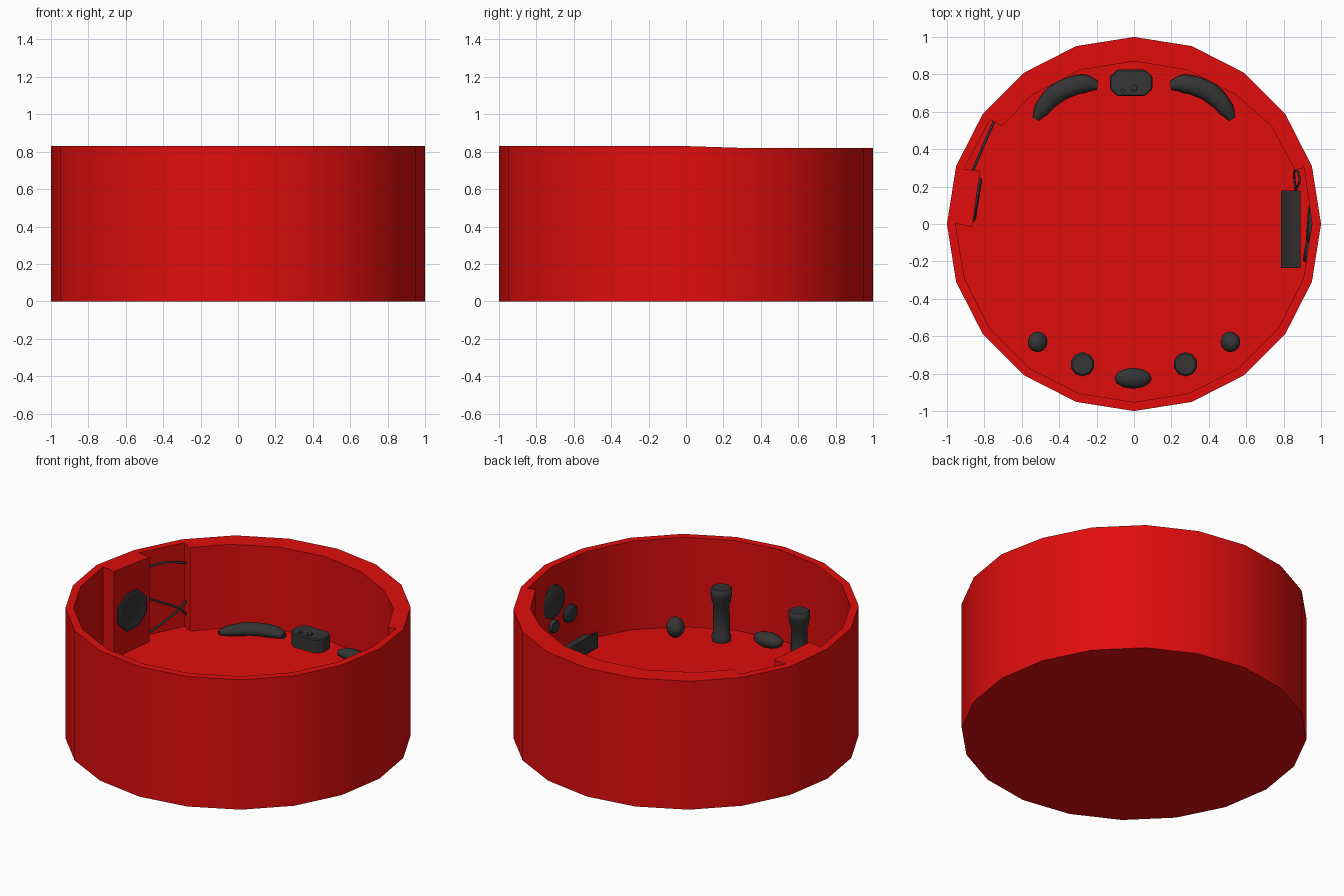
import bpy, bmesh, math
from mathutils import Matrix, Vector

if "Cube" in bpy.data.objects:
    bpy.data.objects.remove(bpy.data.objects["Cube"])


def material(name, rgb):
    m = bpy.data.materials.new(name)
    m.diffuse_color = (*rgb, 1)
    m.use_nodes = True
    m.node_tree.nodes["Principled BSDF"].inputs["Base Color"].default_value = m.diffuse_color
    return m


RED = material("red", (0.75, 0.004, 0.004))
DARK = material("dark", (0.035, 0.035, 0.035))


def finish(ob, mat, angle=30):
    ob.data.materials.clear()
    ob.data.materials.append(mat)
    bpy.ops.object.select_all(action='DESELECT')
    ob.select_set(True)
    bpy.context.view_layer.objects.active = ob
    bpy.ops.object.shade_smooth_by_angle(angle=math.radians(angle))
    return ob


def from_bmesh(name, bm, mat=DARK, angle=30):
    bmesh.ops.recalc_face_normals(bm, faces=bm.faces)
    me = bpy.data.meshes.new(name)
    bm.to_mesh(me)
    bm.free()
    ob = bpy.data.objects.new(name, me)
    bpy.context.collection.objects.link(ob)
    return finish(ob, mat, angle)


def extrude_polygon(name, pts, vec, bevel=0.0):
    bm = bmesh.new()
    face = bm.faces.new([bm.verts.new(p) for p in pts])
    r = bmesh.ops.extrude_face_region(bm, geom=[face], use_keep_orig=True)
    bmesh.ops.translate(bm, vec=vec, verts=[v for v in r['geom'] if isinstance(v, bmesh.types.BMVert)])
    if bevel:
        bmesh.ops.bevel(bm, geom=list(bm.edges), offset=bevel, segments=1, affect='EDGES')
    return from_bmesh(name, bm)


def lathe(name, profile, sides, matrix):
    bm = bmesh.new()
    rings = [[bm.verts.new(matrix @ Vector((r * math.cos(2 * math.pi * (i + .5) / sides),
                                            r * math.sin(2 * math.pi * (i + .5) / sides), z)))
              for i in range(sides)] for r, z in profile]
    for a, b in zip(rings, rings[1:]):
        for i in range(sides):
            j = (i + 1) % sides
            bm.faces.new((a[i], a[j], b[j], b[i]))
    bm.faces.new(rings[0])
    bm.faces.new(rings[-1])
    return from_bmesh(name, bm, angle=45)


def tube(name, points, depth, radii=None, flat=1.0, res=2):
    cu = bpy.data.curves.new(name, 'CURVE')
    cu.dimensions = '3D'
    cu.bevel_depth, cu.bevel_resolution, cu.resolution_u = depth, res, 4
    cu.use_fill_caps = True
    sp = cu.splines.new('BEZIER')
    sp.bezier_points.add(len(points) - 1)
    for i, (bp, p) in enumerate(zip(sp.bezier_points, points)):
        bp.co = p
        bp.handle_left_type = bp.handle_right_type = 'AUTO'
        bp.radius = radii[i] if radii else 1
    ob = bpy.data.objects.new(name, cu)
    bpy.context.collection.objects.link(ob)
    bpy.ops.object.select_all(action='DESELECT')
    ob.select_set(True)
    bpy.context.view_layer.objects.active = ob
    bpy.ops.object.convert(target='MESH')
    ob = bpy.context.view_layer.objects.active
    z0 = points[0][2]
    for v in ob.data.vertices:
        v.co.z = z0 + (v.co.z - z0) * flat
    return finish(ob, DARK, 50)


def pebble(name, centre, size, lean=(0, 0)):
    bm = bmesh.new()
    bmesh.ops.create_uvsphere(bm, u_segments=12, v_segments=8, radius=1)
    for v in bm.verts:
        up = max(v.co.z, 0)
        v.co = Vector((centre[0] + v.co.x * size[0] + up * lean[0],
                       centre[1] + v.co.y * size[1] + up * lean[1],
                       centre[2] + v.co.z * size[2]))
    return from_bmesh(name, bm, angle=60)


def top_z(y):
    return 0.83 - 0.01 * min(1, max(0, y / 0.25))


def floor_z(y):
    return 0.275 + 0.02 * y


def ring20(r, ks):
    return [(r * math.cos(k * math.pi / 10), r * math.sin(k * math.pi / 10)) for k in ks]


# Tub: twenty-sided outside, stepped inside outline with a block, recess and thick back wall
outer = ring20(1, range(20))
inner = [(.909, .300), (.861, .289), (.733, .524), (.545, .69), (.289, .823), (0, .87),
         (-.289, .823), (-.545, .69), (-.706, .524), (-.77, .558), (-.91, .294),
         (-.822, .283), (-.866, -.016), (-.955, .003)] + ring20(.952, range(11, 21))
bm = bmesh.new()
bottom = [bm.verts.new((x, y, 0)) for x, y in outer]
rim_out = [bm.verts.new((x, y, top_z(y))) for x, y in outer]
rim_in = [bm.verts.new((x, y, top_z(y))) for x, y in inner]
base_in = [bm.verts.new((x, y, floor_z(y))) for x, y in inner]
for lo, hi in ((bottom, rim_out), (base_in, rim_in)):
    for i in range(len(lo)):
        j = (i + 1) % len(lo)
        bm.faces.new((lo[i], lo[j], hi[j], hi[i]))
bm.faces.new(bottom)
bm.faces.new(base_in)
rim_edges = [bm.edges.get((r[i], r[i - 1])) for r in (rim_out, rim_in) for i in range(len(r))]
bmesh.ops.triangle_fill(bm, edges=rim_edges, use_beauty=True, normal=(0, 0, 1))
from_bmesh("tub", bm, RED)

# Two curved bars at the back, mirrored
for s, side in ((-1, "left"), (1, "right")):
    tube("curved_bar_" + side,
         [(s * x, y, .31) for x, y in ((.525, .56), (.495, .61), (.43, .685), (.35, .73), (.26, .75), (.195, .74))],
         .052, [.35, .8, 1, 1, .95, .45], flat=.75, res=3)
    # Small domes at the front
    pebble("dome_" + side, (s * .515, -.63, .32), (.053, .055, .06), (s * .01, -.01))
    # Pillars
    lathe("pillar_" + side,
          [(.057, .26), (.06, .285), (.052, .3), (.05, .5), (.059, .515), (.059, .535), (.065, .55), (.065, .585), (.055, .595)],
          10, Matrix.Translation((s * .275, -.75, 0)))

# Lens-shaped piece at front centre
pebble("front_lens", (-.005, -.825, .305), (.1, .056, .045))

# Eight-sided control pad with button and small switch
pad = [(-.09, .685), (.06, .685), (.098, .72), (.098, .79), (.06, .825), (-.09, .825), (-.128, .79), (-.128, .72)]
extrude_polygon("control_pad", [(x, y, .275) for x, y in pad], (0, 0, .1), .006)
lathe("pad_button", [(.018, .37), (.018, .385), (.01, .39)], 8, Matrix.Translation((0, .725, 0)))
lathe("pad_switch", [(.013, .37), (.013, .384)], 6, Matrix.Translation((-.06, .715, 0)))

# Tilted box by the right wall and its cord
extrude_polygon("side_box", [(.785, -.235, .26), (.89, -.235, .26), (.89, -.235, .325), (.835, -.235, .34), (.785, -.235, .377)],
                (0, .415, 0))
tube("box_cord", [(.865, .17, .31), (.862, .29, .36), (.885, .25, .40), (.865, .18, .33)], .006)


def wall_disc(name, centre, angle, profile, sides):
    # local z points from the wall into the tub
    axis = Vector((-math.cos(math.radians(angle)), -math.sin(math.radians(angle)), 0))
    lathe(name, profile, sides, Matrix.Translation(centre) @ axis.to_track_quat('Z', 'Y').to_matrix().to_4x4())


# Discs on the right wall
for name, y, z, r in (("large", 0, .61, .103), ("medium", -.15, .485, .057), ("small", -.01, .45, .04)):
    wall_disc("wall_disc_" + name, (.945 if y > -.1 else .93, y, z), -4 if r > .1 else -9,
              [(r, -.01), (r, .012), (r * .85, .02)], 14)

# Dial on the left block
wall_disc("dial", (-.843, .13, .534), 171, [(.128, -.01), (.128, .008), (.112, .014), (.1, .01)], 8)

# Wires in the left recess
a, b = (-.86, .29), (-.75, .545)


def at(t, z):
    return (a[0] + (b[0] - a[0]) * t, a[1] + (b[1] - a[1]) * t, z)


tube("wire_top", [at(0, .74), at(.35, .742), at(.6, .735), at(1, .70)], .007)
tube("wire_middle", [at(0, .55), at(.4, .49), at(.85, .42), at(1, .375)], .007)
tube("wire_lower", [at(0, .305), at(.4, .355), at(.85, .42), at(1, .46)], .007)
